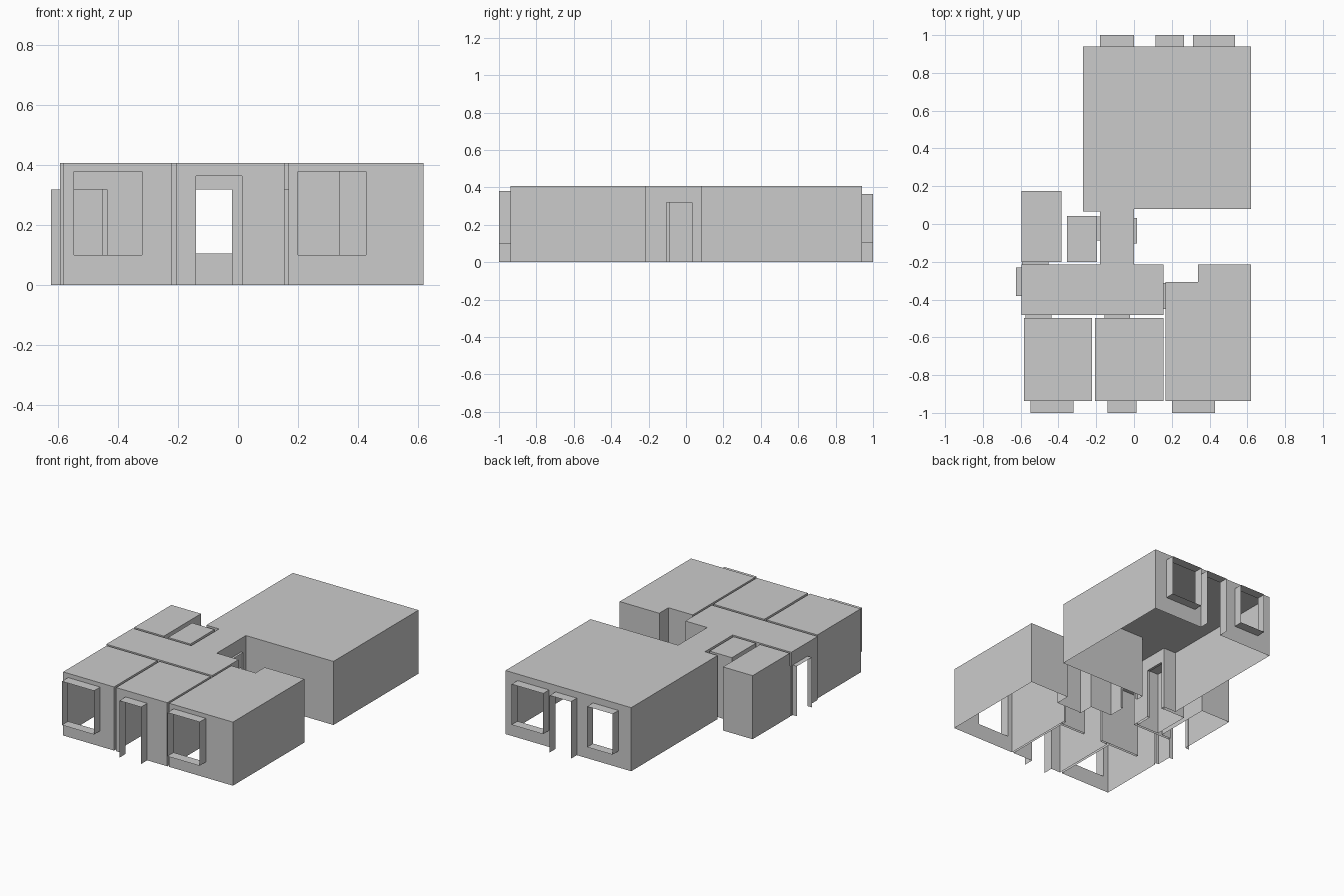
import bpy

if "Cube" in bpy.data.objects:
    bpy.data.objects.remove(bpy.data.objects["Cube"])

H = 0.407      # ceiling height
DOOR = 0.32    # inner door height
EPS = 1e-4


def rect(x0, x1, y0, y1):
    return [(x0, y0), (x1, y0), (x1, y1), (x0, y1)]


# Room footprints, counter-clockwise
rooms = {
    "living_room_and_hall": [
        (-.27, .94), (-.27, .065), (-.18, .065), (-.18, -.215), (-.595, -.215),
        (-.595, -.482), (.155, -.482), (.155, -.215), (0, -.215), (0, .08),
        (.62, .08), (.62, .94)],
    "side_room": rect(-.595, -.385, -.2, .176),
    "small_bathroom": rect(-.355, -.197, -.2, .043),
    "front_left_room": rect(-.582, -.222, -.937, -.497),
    "front_middle_room": rect(-.207, .155, -.937, -.497),
    "front_right_room": [
        (.168, -.937), (.62, -.937), (.62, -.215), (.34, -.215),
        (.34, -.308), (.168, -.308)],
}

# Openings: name, passage axis, passage start/end, span start/end, bottom, top
openings = [
    ("back_window_wide", 'y', .94, 1, .312, .535, .105, .365),
    ("back_door", 'y', .94, 1, .115, .265, 0, .365),
    ("back_window_narrow", 'y', .94, 1, -.18, 0, .105, .365),
    ("front_window_left", 'y', -1, -.937, -.547, -.32, .1, .38),
    ("front_door", 'y', -1, -.937, -.14, .013, 0, .365),
    ("front_window_right", 'y', -1, -.937, .2, .428, .1, .38),
    ("front_left_room_door", 'y', -.497, -.482, -.575, -.437, 0, DOOR),
    ("front_middle_room_door", 'y', -.497, -.482, -.155, -.02, 0, DOOR),
    ("side_room_door", 'y', -.215, -.2, -.592, -.452, 0, DOOR),
    ("hall_side_door", 'x', -.625, -.595, -.38, -.23, 0, DOOR),
    ("front_right_room_door", 'x', .155, .168, -.45, -.313, 0, DOOR),
    ("bathroom_door", 'x', -.197, -.18, -.088, .04, 0, DOOR),
    ("corridor_door", 'x', 0, .015, -.103, .031, 0, DOOR),
]


def make(name, faces):
    verts, index, polys = [], {}, []
    for f in faces:
        ids = []
        for p in f:
            key = tuple(round(c, 5) for c in p)
            if key not in index:
                index[key] = len(verts)
                verts.append(key)
            ids.append(index[key])
        polys.append(ids)
    me = bpy.data.meshes.new(name)
    me.from_pydata(verts, [], polys)
    me.update()
    bpy.context.collection.objects.link(bpy.data.objects.new(name, me))


def wall(p, q):
    """Quads for one wall, leaving out any opening that meets it."""
    axis = 'x' if abs(p[0] - q[0]) < EPS else 'y'
    n, t = (0, 1) if axis == 'x' else (1, 0)
    level = p[n]
    lo, hi = sorted((p[t], q[t]))
    holes = sorted((o[4:] for o in openings if o[1] == axis
                    and min(abs(o[2] - level), abs(o[3] - level)) < EPS
                    and lo - EPS <= o[4] and o[5] <= hi + EPS))
    cells, s = [], lo
    for a, b, z0, z1 in holes:
        cells += [(s, a, 0, H), (a, b, 0, z0), (a, b, z1, H)]
        s = b
    cells.append((s, hi, 0, H))
    faces = []
    for a, b, z0, z1 in cells:
        if b - a < EPS or z1 - z0 < EPS:
            continue
        if q[t] < p[t]:
            a, b = b, a
        pt = (lambda u, z: (level, u, z)) if axis == 'x' else (lambda u, z: (u, level, z))
        faces.append([pt(a, z0), pt(b, z0), pt(b, z1), pt(a, z1)])
    return faces


# Room shells: walls and ceiling, open underneath
for name, pts in rooms.items():
    faces = [[(x, y, H) for x, y in pts]]
    for i, p in enumerate(pts):
        faces += wall(p, pts[(i + 1) % len(pts)])
    make(name, faces)

# Reveals lining each door and window opening
for name, axis, d0, d1, a, b, z0, z1 in openings:
    loop = [(a, z0), (a, z1), (b, z1), (b, z0)]
    if z0 > 0:
        loop.append((a, z0))     # window sill
    pt = (lambda d, u, z: (d, u, z)) if axis == 'x' else (lambda d, u, z: (u, d, z))
    make(name + "_reveal", [
        [pt(d0, *e), pt(d1, *e), pt(d1, *f), pt(d0, *f)]
        for e, f in zip(loop, loop[1:])])
